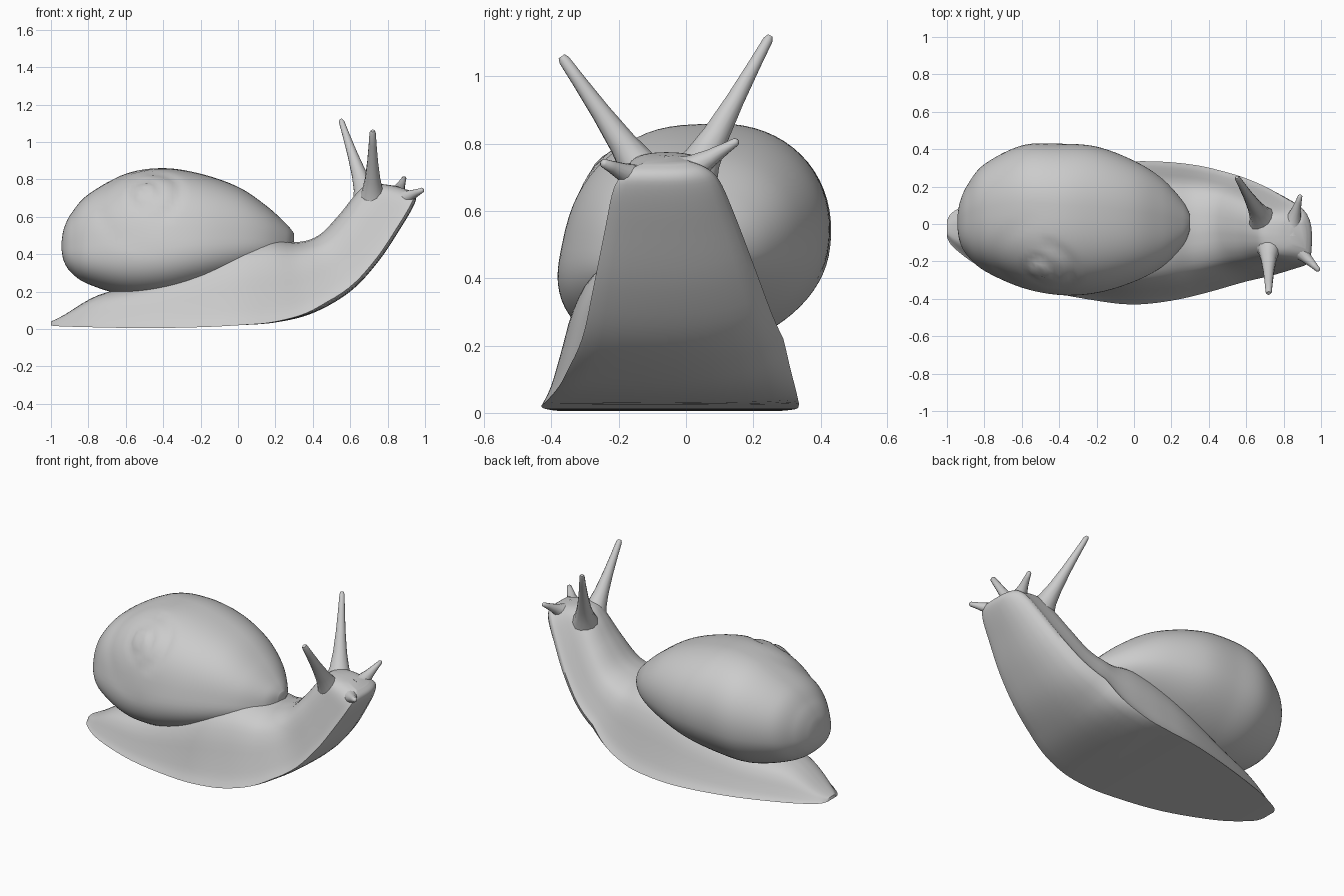
import bpy, bmesh, math
from mathutils import Vector

cube = bpy.data.objects.get("Cube")
if cube:
    bpy.data.objects.remove(cube, do_unlink=True)

skin = bpy.data.materials.new("plain grey")
skin.use_nodes = True
GREY = (0.6, 0.6, 0.6, 1)
skin.diffuse_color = GREY
skin.node_tree.nodes["Principled BSDF"].inputs["Base Color"].default_value = GREY


def refine(stations, steps):
    """Catmull-Rom smoothing of a short list of stations."""
    pts = [Vector(s) for s in stations]
    pts = [pts[0]] + pts + [pts[-1]]
    out = []
    for a, b, c, d in zip(pts, pts[1:], pts[2:], pts[3:]):
        for i in range(steps):
            t = i / steps
            out.append(b + 0.5 * t * ((c - a) + t * ((2 * a - 5 * b + 4 * c - d)
                                                     + t * (3 * (b - c) + d - a))))
    return out + [pts[-1]]


def loft(name, rings, angle):
    """Skin closed rings of equal count and cap both ends."""
    bm = bmesh.new()
    loops = [[bm.verts.new(p) for p in ring] for ring in rings]
    n = len(loops[0])
    for lo, hi in zip(loops, loops[1:]):
        for i in range(n):
            j = (i + 1) % n
            bm.faces.new((lo[i], lo[j], hi[j], hi[i]))
    bm.faces.new(loops[0])
    bm.faces.new(loops[-1])
    bmesh.ops.recalc_face_normals(bm, faces=bm.faces)
    mesh = bpy.data.meshes.new(name)
    bm.to_mesh(mesh)
    bm.free()
    mesh.materials.append(skin)
    ob = bpy.data.objects.new(name, mesh)
    bpy.context.collection.objects.link(ob)
    bpy.ops.object.select_all(action='DESELECT')
    ob.select_set(True)
    bpy.context.view_layer.objects.active = ob
    bpy.ops.object.shade_smooth_by_angle(angle=math.radians(angle))


# Body: flared foot, steep sides and domed back, rising to the head
# each station: sole x, sole z, back x, back z, right y, left y
BODY = [
    (-1, .02, -1, .04, -.07, .02), (-.96, .015, -.93, .075, -.13, .07),
    (-.8, .01, -.75, .18, -.24, .15), (-.5, .005, -.5, .25, -.35, .25),
    (-.2, .01, -.22, .37, -.41, .32), (0, .02, -.02, .46, -.43, .335),
    (.2, .035, .16, .49, -.41, .33), (.4, .085, .31, .465, -.365, .305),
    (.6, .2, .43, .5, -.31, .26), (.75, .36, .54, .61, -.275, .205),
    (.87, .54, .62, .71, -.24, .145), (.94, .66, .68, .765, -.215, .1),
    (.95, .71, .76, .775, -.18, .06), (.92, .74, .84, .765, -.13, .01),
]
# half section: width factor, height factor
SIDE = refine([(1, 0), (.93, .12), (.85, .35), (.76, .62), (.62, .83), (.35, .96), (0, 1)], 3)
SECTION = [(w, h) for w, h in SIDE] + [(-w, h) for w, h in reversed(SIDE[:-1])]
THROAT = [math.pi * i / 10 for i in range(1, 10)]


def body_ring(s):
    sx, sz, bx, bz, y0, y1 = s
    mid, half = (y0 + y1) / 2, (y1 - y0) / 2
    swell = max(0, min(1, (sz - 0.02) / 0.1))
    under = [(-math.cos(a), -math.sin(a)) for a in THROAT]
    ring = []
    for w, h in SECTION + under:
        # the throat is rounder on the left than on the right
        edge = swell * (0.28 if w > 0 else 0.06)
        k = edge + (1 - edge) * h if h >= 0 else edge * (1 + h)
        ring.append(Vector((sx + (bx - sx) * k, mid + half * w, sz + (bz - sz) * k)))
    return ring


loft("body", [body_ring(s) for s in refine(BODY, 5)], 55)

# Shell: egg-shaped whorl leaning to the left, spiral groove round the apex
# each station: x, bottom z, top z, right y, left y
SHELL = [
    (-.943, .42, .47, -.03, .05), (-.93, .36, .54, -.1, .12),
    (-.89, .3, .62, -.17, .21), (-.8, .24, .72, -.25, .32),
    (-.6, .18, .83, -.34, .42), (-.4, .18, .86, -.38, .43),
    (-.2, .22, .83, -.37, .415), (0, .28, .76, -.31, .34),
    (.15, .34, .66, -.23, .245), (.26, .39, .56, -.12, .125),
    (.3, .44, .51, -.03, .05),
]
APEX = Vector((-.48, -.23, .71))
LEAN = 0.2


def shell_ring(s, n=72):
    x, z0, z1, y0, y1 = s
    zm, ym, half = z0 + 0.43 * (z1 - z0), (y0 + y1) / 2, (y1 - y0) / 2
    ring = []
    for i in range(n):
        a = 2 * math.pi * i / n
        c, sn = math.cos(a), math.sin(a)
        if c < 0:
            # fuller right flank
            power = 0.72 if sn > 0 else 0.85
            c, sn = -(-c) ** power, math.copysign(abs(sn) ** power, sn)
        up = sn * (z1 - zm if sn > 0 else zm - z0)
        p = Vector((x, ym + 0.98 * half * c + LEAN * up, zm + up))
        d = p - APEX
        r = max(d.length, 0.01)
        if r < 0.36:
            turn = math.atan2(d.z - d.y, d.x) / (2 * math.pi)
            phase = (math.log(r / 0.1) / math.log(2.6) - turn) % 1
            groove = math.exp(-((phase - 0.5) / 0.15) ** 2)
            fade = 1 - (r / 0.36) ** 2
            out = Vector((0, -0.6, 0.8))
            p += out * (0.02 * math.exp(-(r / 0.08) ** 2) - 0.013 * groove * fade)
        ring.append(p)
    return ring


loft("shell", [shell_ring(s) for s in refine(SHELL, 8)], 60)


# Tentacles: flared roots, slim stalks and blunt tips
def tentacle(name, root, tip, base, end):
    root, tip = Vector(root), Vector(tip)
    axis = tip - root
    u = axis.orthogonal().normalized()
    v = axis.normalized().cross(u)
    rings = []
    for t, k in ((0, 1), (.12, .65), (.3, .4), (.55, .2), (.8, .07), (.97, 0), (1, -.1)):
        r = end + (base - end) * k
        rings.append([root + axis * t + r * (u * math.cos(a) + v * math.sin(a))
                      for a in (2 * math.pi * i / 12 for i in range(12))])
    loft(name, rings, 50)


tentacle("left_eye_stalk", (.69, .02, .7), (.55, .25, 1.12), .08, .015)
tentacle("right_eye_stalk", (.72, -.11, .69), (.72, -.37, 1.06), .08, .017)
tentacle("left_feeler", (.84, -.02, .7), (.89, .155, .81), .08, .012)
tentacle("right_feeler", (.85, -.11, .68), (.99, -.25, .745), .085, .013)
